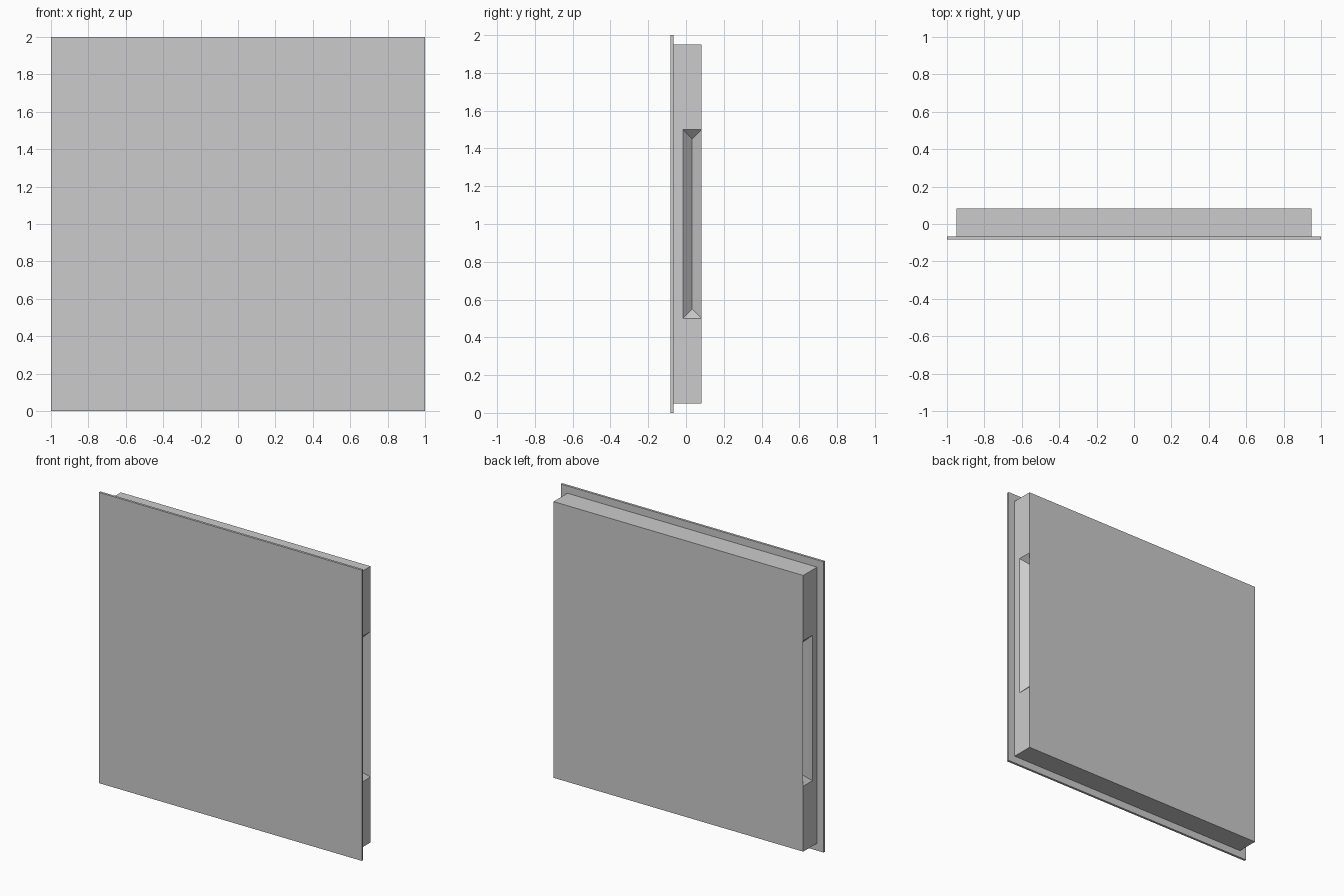
import bpy
import bmesh

# Remove the default cube
default = bpy.data.objects.get("Cube")
if default:
    bpy.data.objects.remove(default, do_unlink=True)

# Single grey material
grey = bpy.data.materials.new("light_grey")
grey.use_nodes = True
colour = (0.6, 0.6, 0.6, 1.0)
grey.diffuse_color = colour
grey.node_tree.nodes["Principled BSDF"].inputs["Base Color"].default_value = colour

FRONT, SEAM, BACK = -0.083, -0.067, 0.083
MID = 1.0  # mid height


def add_object(name, bm):
    bmesh.ops.recalc_face_normals(bm, faces=bm.faces)
    mesh = bpy.data.meshes.new(name)
    bm.to_mesh(mesh)
    bm.free()
    mesh.materials.append(grey)
    obj = bpy.data.objects.new(name, mesh)
    bpy.context.collection.objects.link(obj)
    return obj


# Thin square front panel
bm = bmesh.new()
bmesh.ops.create_cube(bm, size=1.0)
for v in bm.verts:
    v.co.x *= 2.0
    v.co.y = FRONT if v.co.y < 0 else SEAM
    v.co.z = MID + v.co.z * 2.0
add_object("front_panel", bm)

# Thick body with a V-shaped finger groove in each side edge
HALF = 0.95      # half width and half height of the body
GROOVE = 0.5     # half length of the groove
DEPTH = 0.05     # groove depth, also its mitre at both ends

bm = bmesh.new()


def column(x, y, half_height):
    """Bottom and top vertex of a vertical edge."""
    return [bm.verts.new((x, y, MID + s * half_height)) for s in (-1, 1)]


body = {}
for side in (-1, 1):
    x = side * HALF
    f = column(x, SEAM, HALF)
    b = column(x, BACK, HALF)
    gf = column(x, BACK - 2 * DEPTH, GROOVE)
    gb = column(x, BACK, GROOVE)
    r = column(x - side * DEPTH, BACK - DEPTH, GROOVE - DEPTH)
    body[side] = (f, b, gb)
    # Flat side around the groove
    bm.faces.new((f[0], f[1], gf[1], gf[0]))
    for i in (0, 1):
        bm.faces.new((f[i], gf[i], gb[i], b[i]))
        # Mitred groove end
        bm.faces.new((gf[i], r[i], gb[i]))
    # Groove slopes
    for edge in (gf, gb):
        bm.faces.new((edge[0], edge[1], r[1], r[0]))

# Front, back, top and bottom of the body
(lf, lb, lg), (rf, rb, rg) = body[-1], body[1]
bm.faces.new((lf[0], rf[0], rf[1], lf[1]))
bm.faces.new((lb[0], lg[0], lg[1], lb[1], rb[1], rg[1], rg[0], rb[0]))
for i in (0, 1):
    bm.faces.new((lf[i], rf[i], rb[i], lb[i]))
add_object("door_body", bm)
